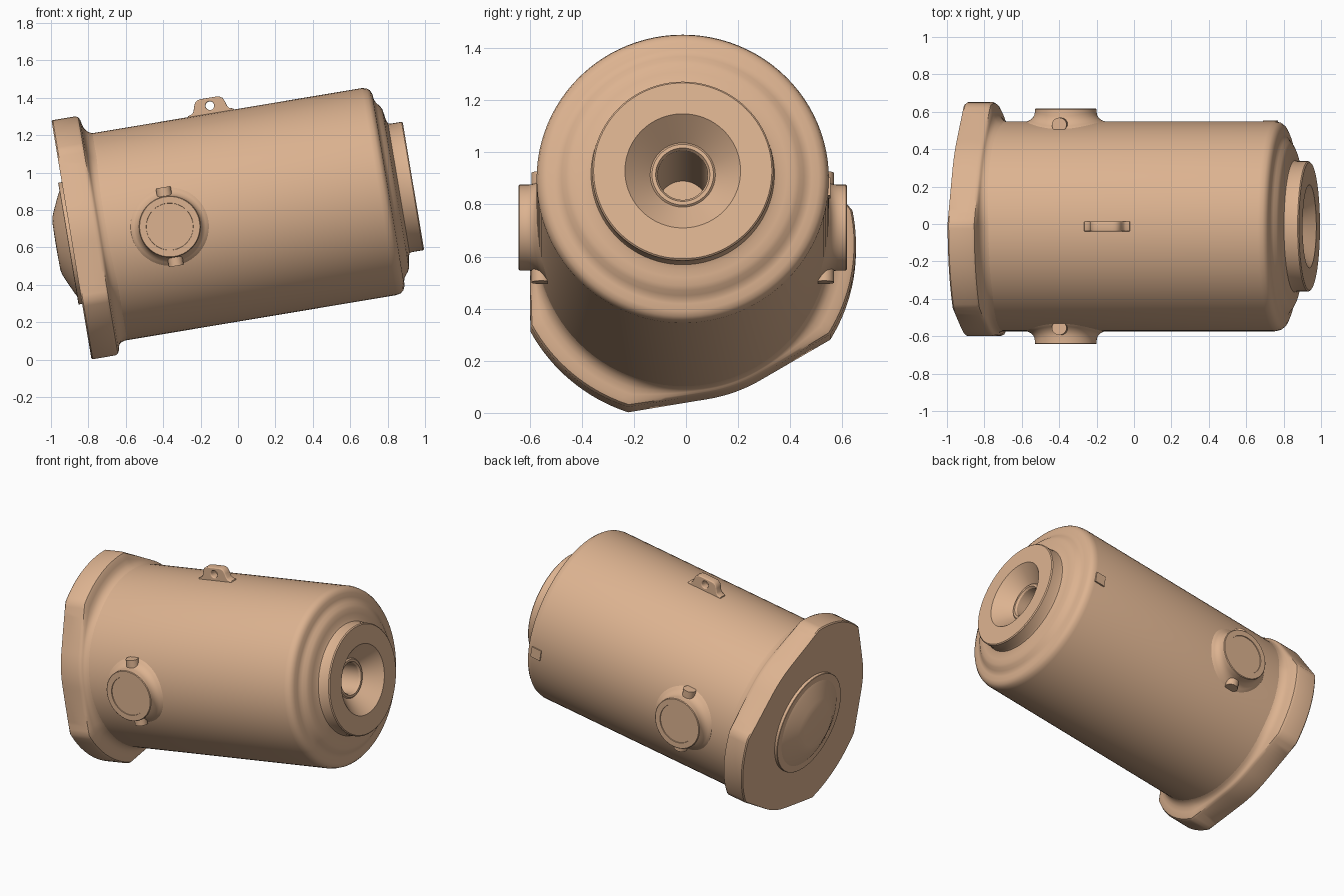
import bpy, bmesh
from math import sin, cos, pi, radians, sqrt, acos
from mathutils import Matrix

if "Cube" in bpy.data.objects:
    bpy.data.objects.remove(bpy.data.objects["Cube"])

# Everything is modelled along local x, then tilted upwards by one matrix
TILT = Matrix.Translation((0, -0.0125, 0.772)) @ Matrix.Rotation(radians(-9.5), 4, 'Y')
R = 0.561

mat = bpy.data.materials.new("copper_paint")
mat.diffuse_color = (0.72, 0.45, 0.28, 1)
mat.use_nodes = True
mat.node_tree.nodes["Principled BSDF"].inputs["Base Color"].default_value = mat.diffuse_color


def finish(name, bm, angle=30):
    bmesh.ops.recalc_face_normals(bm, faces=bm.faces[:])
    me = bpy.data.meshes.new(name)
    bm.to_mesh(me)
    bm.free()
    for p in me.polygons:
        p.use_smooth = True
    me.set_sharp_from_angle(angle=radians(angle))
    me.materials.append(mat)
    ob = bpy.data.objects.new(name, me)
    bpy.context.collection.objects.link(ob)
    ob.matrix_world = TILT
    return ob


def skin(name, rings, angle=30):
    """Bridge closed rings of points and cap both ends."""
    bm = bmesh.new()
    loops = [[bm.verts.new(p) for p in ring] for ring in rings]
    n = len(loops[0])
    for a, b in zip(loops, loops[1:]):
        for i in range(n):
            j = (i + 1) % n
            bm.faces.new((a[i], a[j], b[j], b[i]))
    bm.faces.new(loops[0])
    bm.faces.new(loops[-1][::-1])
    return finish(name, bm, angle)


def lathe(name, profile, n=96, angle=30):
    return skin(name, [[(u, r * cos(2 * pi * i / n), r * sin(2 * pi * i / n))
                        for i in range(n)] for u, r in profile], angle)


# Main drum with stepped nose, conical recess and deep bore
lathe("drum_body", [
    (-0.80, R), (0.765, R), (0.79, 0.555), (0.806, 0.542), (0.815, 0.522),
    (0.818, 0.495), (0.822, 0.48), (0.832, 0.465), (0.846, 0.448), (0.855, 0.43),
    (0.86, 0.40), (0.864, 0.37), (0.872, 0.352), (0.885, 0.348),
    (0.945, 0.348), (0.951, 0.342), (0.951, 0.222), (0.855, 0.125),
    (0.862, 0.118), (0.862, 0.104), (0.85, 0.096), (0.14, 0.096)])

# Rear flange: three lobes joined by tangents to a smaller circle
R_IN, R_OUT = 0.5875, 0.665
TANGENT = acos(R_IN / R_OUT)
HALF = radians(38.4)
outline = []
for k in range(3):
    centre = radians(-70 + 120 * k)
    for i in range(33):
        off = -HALF + 2 * HALF * i / 32
        gap = max(0, abs(off) - (HALF - TANGENT))
        outline.append((centre + off, R_IN / cos(gap)))
    lobe = 2 * pi / 3 - 2 * HALF
    outline += [(centre + HALF + lobe * i / 16, R_OUT) for i in range(1, 16)]
flange = [(-0.90, 0.94), (-0.893, 1), (-0.77, 1), (-0.756, 0.93), (-0.748, 0.78),
          (-0.743, 0.55), (-0.735, 0.32), (-0.72, 0.14), (-0.70, 0.03), (-0.68, -0.02)]
base = 0.559
skin("rear_flange", [[(u, (base + (r - base) * t) * cos(a), (base + (r - base) * t) * sin(a))
                      for a, r in outline] for u, t in flange])

# Domed cover on the flange face
lathe("rear_cover", [(-0.89, 0.33), (-0.918, 0.33), (-0.92, 0.328), (-0.92, 0.285),
                     (-0.93, 0.268), (-0.968, 0.185), (-0.98, 0.155), (-0.985, 0.13),
                     (-0.987, 0.02)], 64)

# Side trunnions, filleted into the drum, with a pin above and below
TU, N = -0.37, 64
for side, label in ((-1, "front"), (1, "back")):
    rings = []
    for r, h in ((0.22, -0.012), (0.208, 0.001), (0.192, 0.007), (0.178, 0.018),
                 (0.168, 0.034), (0.165, 0.052)):
        rings.append([(TU + r * cos(t), side * (sqrt(R * R - (r * sin(t)) ** 2) + h), r * sin(t))
                      for t in (2 * pi * i / N for i in range(N))])
    for r, y in ((0.165, 0.626), (0.161, 0.63), (0.126, 0.63), (0.125, 0.625)):
        rings.append([(TU + r * cos(2 * pi * i / N), side * y, r * sin(2 * pi * i / N))
                      for i in range(N)])
    skin(f"trunnion_{label}", rings)
    skin(f"trunnion_pin_{label}",
         [[(TU + 0.04 * cos(2 * pi * i / 24), side * (0.543 + 0.038 * sin(2 * pi * i / 24)), v)
           for i in range(24)] for v in (-0.213, 0.213)])

# Lifting lug with a round eye
cu = bpy.data.curves.new("lifting_lug", 'CURVE')
cu.dimensions, cu.fill_mode = '2D', 'BOTH'
cu.extrude, cu.bevel_depth, cu.bevel_resolution = 0.021, 0.006, 2
half = [(0.125, 0.54), (0.118, 0.562), (0.098, 0.568), (0.086, 0.582), (0.078, 0.61),
        (0.07, 0.628), (0.056, 0.637), (0.04, 0.639)]
eye = [(0.029 * cos(2 * pi * i / 24), 0.602 + 0.029 * sin(2 * pi * i / 24)) for i in range(24)]
for pts in (half + [(-x, y) for x, y in reversed(half)], eye):
    sp = cu.splines.new('POLY')
    sp.points.add(len(pts) - 1)
    for p, (x, y) in zip(sp.points, pts):
        p.co = (x - 0.052, y, 0, 1)
    sp.use_cyclic_u = True
cu.materials.append(mat)
lug = bpy.data.objects.new("lifting_lug", cu)
bpy.context.collection.objects.link(lug)
lug.matrix_world = TILT @ Matrix.Rotation(pi / 2, 4, 'X')
bpy.context.view_layer.objects.active = lug
lug.select_set(True)
bpy.ops.object.convert(target='MESH')
bpy.ops.object.shade_smooth_by_angle(angle=radians(35))

# Small raised pad near the nose
bm = bmesh.new()
bmesh.ops.create_cube(bm, size=1, matrix=Matrix.Translation((0.735, 0.54, -0.03))
                      @ Matrix.Diagonal((0.07, 0.054, 0.07, 1)))
finish("side_pad", bm)
